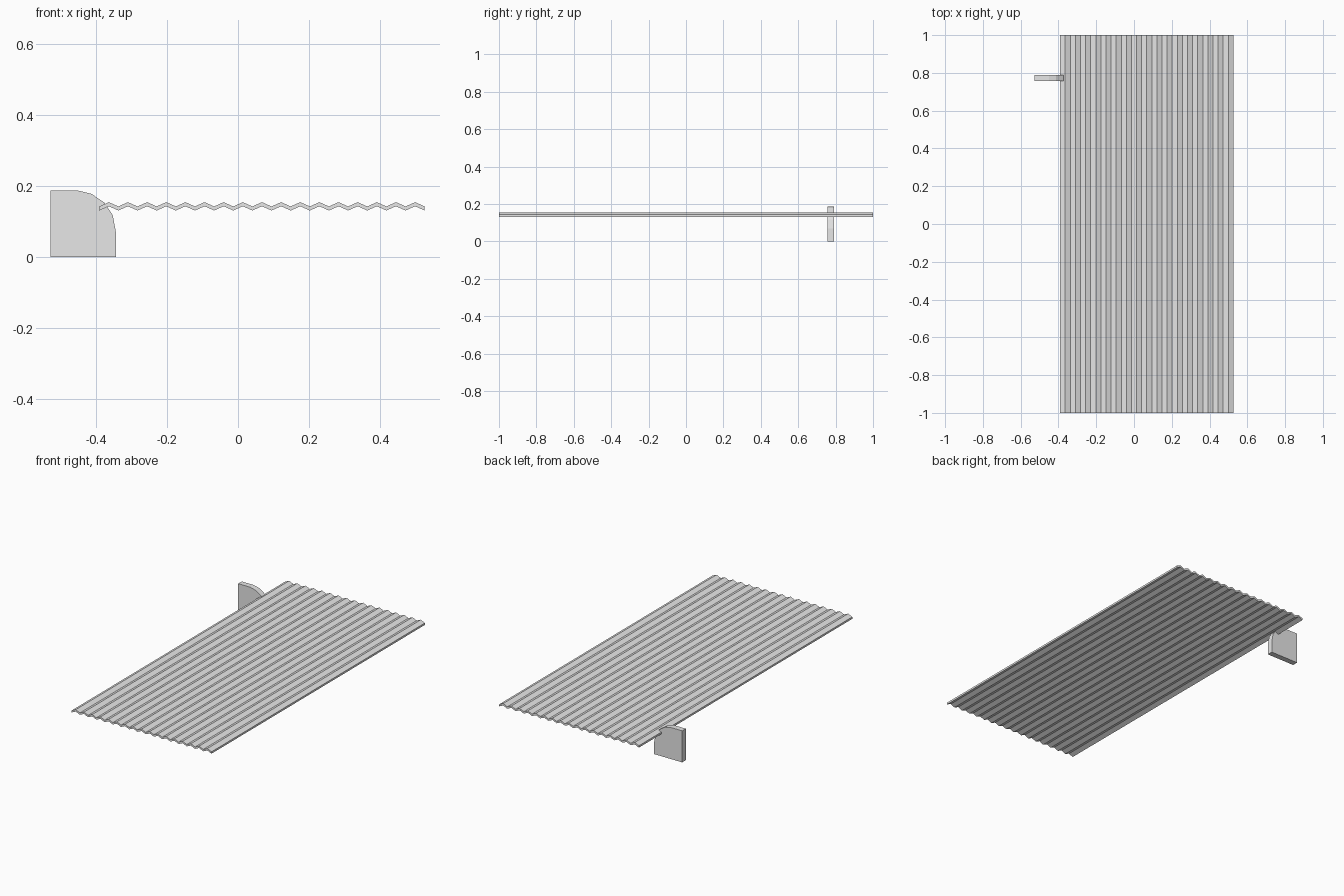
import bpy, bmesh

if "Cube" in bpy.data.objects:
    bpy.data.objects.remove(bpy.data.objects["Cube"])

# Single plain grey
grey = bpy.data.materials.new("light_grey")
grey.use_nodes = True
colour = (0.8, 0.8, 0.8, 1)
grey.diffuse_color = colour
grey.node_tree.nodes["Principled BSDF"].inputs["Base Color"].default_value = colour


def extrude_profile(name, polygons, y0, y1):
    """Extrude adjoining (x, z) polygons along y as one solid."""
    bm = bmesh.new()
    for poly in polygons:
        bm.faces.new([bm.verts.new((x, y0, z)) for x, z in poly])
    bmesh.ops.remove_doubles(bm, verts=bm.verts, dist=1e-5)
    front = bm.faces[:]
    ret = bmesh.ops.extrude_face_region(bm, geom=front, use_keep_orig=True)
    back = [v for v in ret["geom"] if isinstance(v, bmesh.types.BMVert)]
    bmesh.ops.translate(bm, verts=back, vec=(0, y1 - y0, 0))
    bmesh.ops.recalc_face_normals(bm, faces=bm.faces)
    mesh = bpy.data.meshes.new(name)
    bm.to_mesh(mesh)
    bm.free()
    mesh.materials.append(grey)
    obj = bpy.data.objects.new(name, mesh)
    bpy.context.collection.objects.link(obj)
    return obj


# Corrugated sheet: 17 ridges with a valley at each side
LEFT, RIGHT, RIDGES = -0.391, 0.526, 17
BASE, RISE, THICK = 0.131, 0.012, 0.0115
step = (RIGHT - LEFT) / (2 * RIDGES)
line = [(LEFT + i * step, BASE + RISE * (i % 2)) for i in range(2 * RIDGES + 1)]
strips = [[(xa, za), (xb, zb), (xb, zb + THICK), (xa, za + THICK)]
          for (xa, za), (xb, zb) in zip(line, line[1:])]
extrude_profile("corrugated_sheet", strips, -1.0, 1.0)

# Upright plate with one rounded top corner
plate = [(-0.528, 0), (-0.344, 0), (-0.344, 0.07), (-0.353, 0.118),
         (-0.376, 0.153), (-0.413, 0.178), (-0.45, 0.187), (-0.528, 0.187)]
extrude_profile("rounded_plate", [plate], 0.756, 0.79)
